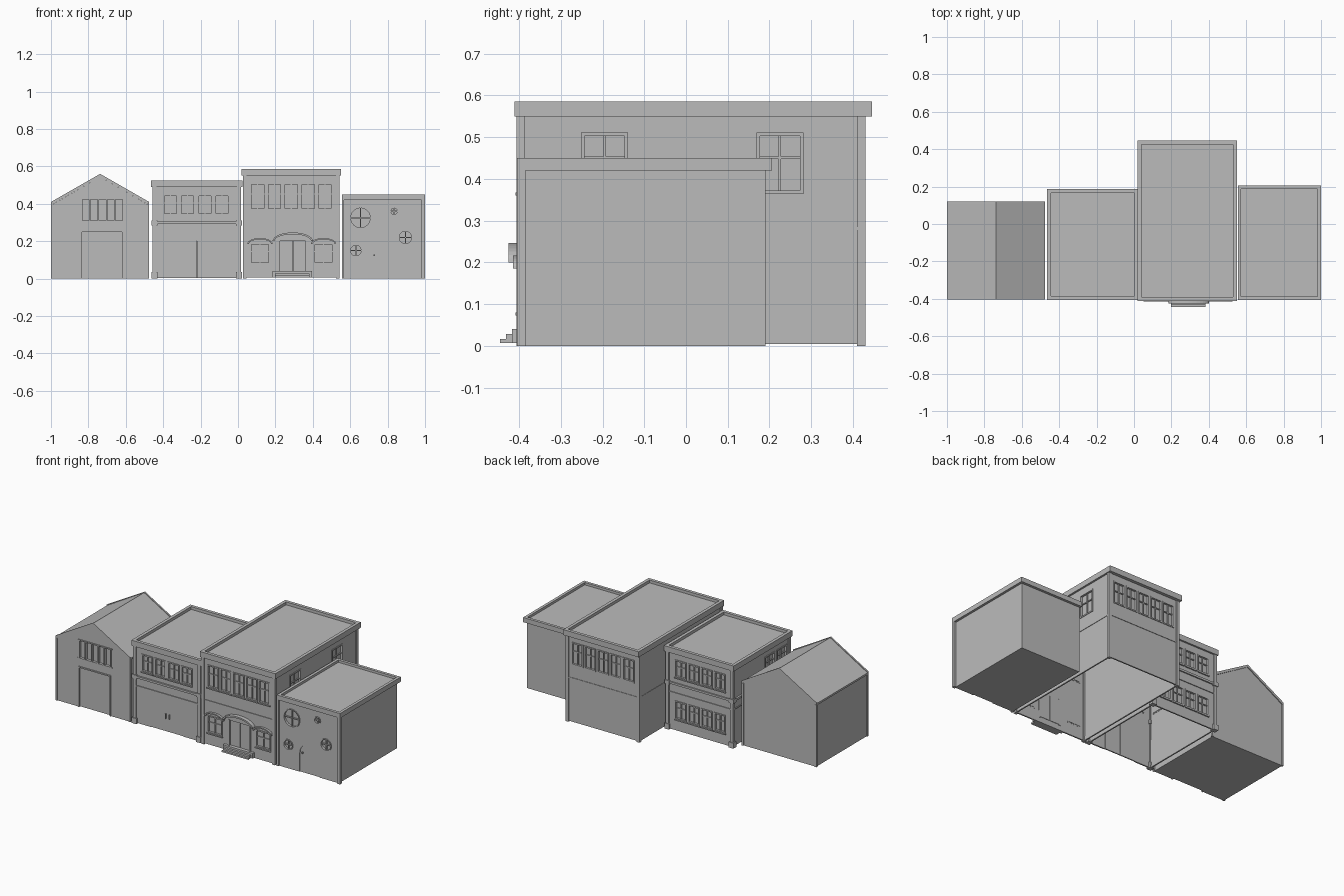
import bpy, bmesh
from math import sin, cos, pi
from mathutils import Matrix, Vector

cube = bpy.data.objects.get("Cube")
if cube:
    bpy.data.objects.remove(cube)

grey = bpy.data.materials.new("plain grey")
grey.use_nodes = True
grey.diffuse_color = (0.5, 0.5, 0.5, 1)
grey.node_tree.nodes["Principled BSDF"].inputs["Base Color"].default_value = (0.5, 0.5, 0.5, 1)


def finish(name, bm):
    bmesh.ops.recalc_face_normals(bm, faces=bm.faces)
    mesh = bpy.data.meshes.new(name)
    bm.to_mesh(mesh)
    bm.free()
    mesh.materials.append(grey)
    obj = bpy.data.objects.new(name, mesh)
    bpy.context.collection.objects.link(obj)
    return obj


def box(bm, x0, x1, y0, y1, z0, z1):
    mid = Vector((x0 + x1, y0 + y1, z0 + z1)) / 2
    size = Matrix.Diagonal((x1 - x0, y1 - y0, z1 - z0, 1))
    return bmesh.ops.create_cube(bm, size=1, matrix=Matrix.Translation(mid) @ size)["verts"]


def ring(bm, x0, x1, y0, y1, z0, z1, w):
    # closed rectangular band, mitred by overlap-free lengths
    for a, b in ((y0, y0 + w), (y1 - w, y1)):
        box(bm, x0, x1, a, b, z0, z1)
    for a, b in ((x0, x0 + w), (x1 - w, x1)):
        box(bm, a, b, y0 + w, y1 - w, z0, z1)


def prism(bm, pts, y0, y1):
    # outline in x and z, extruded along y
    face = bm.faces.new([bm.verts.new((x, y0, z)) for x, z in pts])
    out = bmesh.ops.extrude_face_region(bm, geom=[face])["geom"]
    bmesh.ops.translate(bm, vec=(0, y1 - y0, 0),
                        verts=[v for v in out if isinstance(v, bmesh.types.BMVert)])


def arc(cx, cz, rx, rz, a0=0, a1=pi, n=16):
    return [(cx + rx * cos(a0 + (a1 - a0) * i / n),
             cz + rz * sin(a0 + (a1 - a0) * i / n)) for i in range(n + 1)]


def arc_band(bm, cx, cz, rx, rz, w, y0, y1, a0=0, a1=pi):
    outer, inner = arc(cx, cz, rx, rz, a0, a1), arc(cx, cz, rx - w, rz - w, a0, a1)
    prism(bm, outer + inner[::-1], y0, y1)


def wbox(bm, wall, u0, u1, z0, z1, d0, d1):
    # box given along a wall (u), by height and by depth outward
    axis, pos, sign = wall
    e0, e1 = sorted((pos + sign * d0, pos + sign * d1))
    if axis == "y":
        box(bm, u0, u1, e0, e1, z0, z1)
    else:
        box(bm, e0, e1, u0, u1, z0, z1)


def window(trim, cut, wall, u0, u1, z0, z1, split=0.6, sill=True):
    # opening, pane, casing, glazing bars and sill
    t, um, zm = 0.006, (u0 + u1) / 2, z0 + (z1 - z0) * split
    wbox(cut, wall, u0, u1, z0, z1, -0.03, 0.03)
    wbox(trim, wall, u0, u1, z0, z1, -0.011, -0.009)
    for a, b in ((u0 - t, u0 + 0.002), (u1 - 0.002, u1 + t)):
        wbox(trim, wall, a, b, z0 - t, z1 + t, -0.009, 0.004)
    wbox(trim, wall, u0, u1, z1 - 0.002, z1 + t, -0.009, 0.004)
    wbox(trim, wall, u0, u1, z0 - t, z0 + 0.002, -0.009, 0.004)
    wbox(trim, wall, um - 0.003, um + 0.003, z0, z1, -0.009, -0.002)
    wbox(trim, wall, u0, u1, zm - 0.003, zm + 0.003, -0.009, -0.003)
    if sill:
        wbox(trim, wall, u0 - 0.008, u1 + 0.008, z0 - 0.012, z0 - 0.005, 0, 0.008)


def shell(name, *dims):
    # thin walls and roof, open underneath
    bm = bmesh.new()
    box(bm, *dims)
    bm.normal_update()
    bmesh.ops.delete(bm, geom=[f for f in bm.faces if f.normal.z < -0.5], context="FACES")
    obj = finish(name, bm)
    mod = obj.modifiers.new("thickness", "SOLIDIFY")
    mod.thickness, mod.offset = 0.012, -1
    return obj


def carve(obj, cut):
    # cut the openings and keep the result
    cutter = finish(obj.name + "_cutter", cut)
    cutter.hide_render = True
    mod = obj.modifiers.new("openings", "BOOLEAN")
    mod.operation, mod.solver, mod.object = "DIFFERENCE", "EXACT", cutter
    graph = bpy.context.evaluated_depsgraph_get()
    mesh = bpy.data.meshes.new_from_object(obj.evaluated_get(graph))
    obj.modifiers.clear()
    obj.data = mesh
    bpy.data.objects.remove(cutter)


# Barn: gabled body, roof, bars and door
bm, cut, trim = bmesh.new(), bmesh.new(), bmesh.new()
L, R, M = -1.0, -0.475, -0.737
prism(bm, [(L + .006, 0), (R - .006, 0), (R - .006, .395), (M, .545), (L + .006, .395)], -.398, .115)
barn = finish("barn_body", bm)
box(cut, -.835, -.62, -.42, -.39, -.02, .25)
box(cut, -.84, -.61, -.42, -.385, .31, .425)
carve(barn, cut)
roof = bmesh.new()
prism(roof, [(L, .392), (L, .404), (M, .557), (R, .404), (R, .392), (M, .545)], -.403, .12)
for y in (-.403, .11):
    prism(roof, [(L, .40), (L, .41), (M, .56), (R, .41), (R, .40), (M, .55)], y, y + .01)
finish("barn_roof", roof)
for x in (L, R - .012):
    for y in (-.403, .108):
        box(trim, x, x + .012, y, y + .012, 0, .395)
for i in range(6):
    x = -.84 + i * .0444
    box(trim, x, x + .008, -.403, -.386, .31, .425)
for z in (.305, .422):
    box(trim, -.846, -.604, -.403, -.386, z, z + .007)
for x in (-.843, -.62):
    box(trim, x, x + .008, -.403, -.39, 0, .258)
box(trim, -.835, -.62, -.403, -.39, .25, .258)
finish("barn_trim", trim)

# Shop: two storeys with bands, posts and double door
shop = shell("shop_walls", -.45, .008, -.393, .175, .003, .507)
cut, trim = bmesh.new(), bmesh.new()
front, back, side = ("y", -.393, -1), ("y", .175, 1), ("x", -.45, -1)
for i in range(4):
    u = -.395 + i * .092
    window(trim, cut, front, u, u + .068, .345, .445)
    window(trim, cut, back, u, u + .068, .345, .445)
    window(trim, cut, back, u, u + .068, .08, .185)
for u in (-.36, -.24):
    window(trim, cut, side, u, u + .09, .345, .445)
finish("shop_windows", trim)
door = bmesh.new()
wbox(cut, front, -.33, -.11, -.02, .2, -.03, .03)
for a, b in ((-.33, -.221), (-.219, -.11)):
    wbox(door, front, a, b, .003, .2, -.011, -.004)
for u in (-.236, -.21):
    wbox(door, front, u, u + .006, .085, .115, -.004, .004)
finish("shop_doors", door)
carve(shop, cut)
trim = bmesh.new()
ring(trim, -.465, .024, -.405, .186, .49, .525, .02)
ring(trim, -.462, .02, -.404, .183, .292, .305, .016)
ring(trim, -.455, .013, -.398, .18, .235, .242, .01)
for x in (-.457, -.005):
    for y in (-.4, .162):
        box(trim, x, x + .02, y, y + .02, 0, .49)
        box(trim, x - .006, x + .026, y - .005, y + .025, 0, .035)
        box(trim, x - .006, x + .026, y - .005, y + .025, .285, .31)
finish("shop_trim", trim)

# Hall: tall block with window rows, arches, door and steps
hall = shell("hall_walls", .03, .538, -.4, .425, .005, .567)
cut, trim = bmesh.new(), bmesh.new()
front, back, side = ("y", -.4, -1), ("y", .425, 1), ("x", .538, 1)
for i in range(5):
    u = .07 + i * .09
    window(trim, cut, front, u, u + .07, .372, .505)
    window(trim, cut, back, u, u + .07, .372, .505, sill=False)
for u in (-.245, .175):
    window(trim, cut, side, u, u + .1, .37, .505, sill=False)
for u in (.07, .41):
    window(trim, cut, front, u, u + .095, .085, .185)
    arc_band(trim, u + .0475, .185, .068, .032, .008, -.414, -.398)
finish("hall_windows", trim)
door = bmesh.new()
wbox(cut, front, .225, .36, .04, .2, -.03, .03)
for a, b in ((.225, .2915), (.2935, .36)):
    wbox(door, front, a, b, .04, .2, -.011, -.005)
for u in (.213, .36):
    wbox(door, front, u, u + .012, .035, .205, -.011, .006)
arc_band(door, .2925, .2, .108, .047, .01, -.425, -.398)
prism(door, arc(.2925, .2, .098, .037), -.404, -.399)
finish("hall_doorway", door)
carve(hall, cut)
steps = bmesh.new()
for i, (x, top) in enumerate(((.197, .017), (.197, .028), (.185, .04))):
    box(steps, x, .57 - x + .01, -.445 + i * .014, -.398, .007, top)
finish("hall_steps", steps)
trim = bmesh.new()
ring(trim, .02, .55, -.411, .446, .55, .585, .02)
ring(trim, .028, .541, -.404, .428, .278, .285, .008)
for x in (.026, .524):
    for y in (-.406, .41):
        box(trim, x, x + .02, y, y + .02, 0, .55)
finish("hall_trim", trim)

# Cottage: flat roof, round windows and arched door
bm, cut, trim = bmesh.new(), bmesh.new(), bmesh.new()
box(bm, .562, .985, -.395, .19, 0, .435)
cottage = finish("cottage_body", bm)
for x, z, r, crossed in ((.655, .325, .058, True), (.835, .36, .023, True),
                         (.895, .22, .039, True), (.63, .15, .034, True)):
    prism(cut, arc(x, z, r - .004, r - .004, 0, 2 * pi, 32)[:-1], -.42, -.386)
    for a in (0, pi):
        arc_band(trim, x, z, r, r, .006, -.4, -.386, a, a + pi)
    if crossed:
        s = r - .005
        box(trim, x - .003, x + .003, -.396, -.386, z - s, z + s)
        box(trim, x - s, x + s, -.395, -.386, z - .003, z + .003)
finish("cottage_windows", trim)
prism(cut, [(.71, -.02)] + arc(.78, .12, .07, .07)[::-1] + [(.85, -.02)], -.42, -.39)
carve(cottage, cut)
trim = bmesh.new()
box(trim, .724, .732, -.4, -.389, .12, .13)
ring(trim, .555, 1, -.405, .206, .42, .45, .018)
for x0, x1 in ((.555, .567), (.98, 1)):
    box(trim, x0, x1, -.405, -.385, 0, .42)
finish("cottage_trim", trim)
